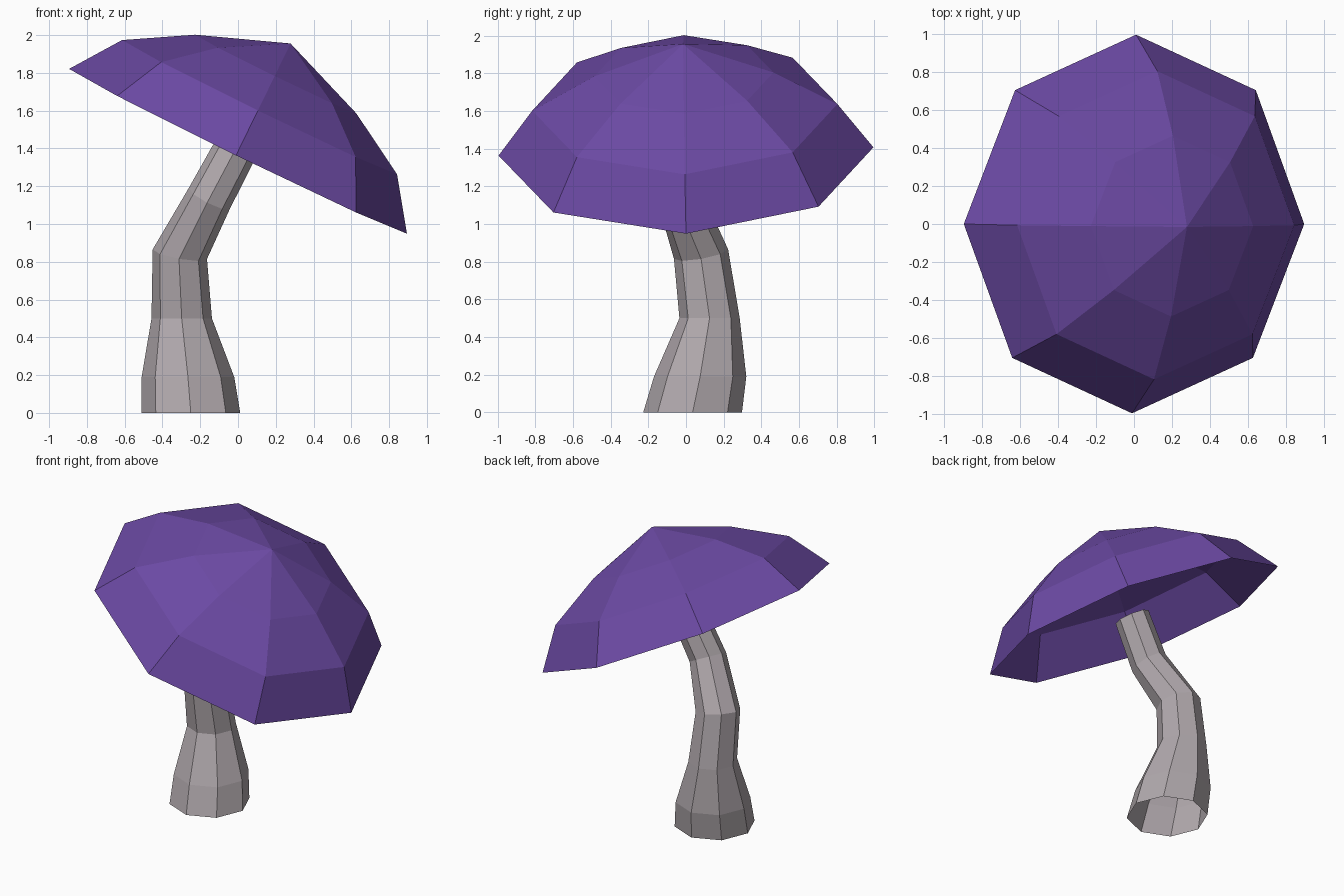
import bpy, bmesh, math
from mathutils import Matrix, Vector

if "Cube" in bpy.data.objects:
    bpy.data.objects.remove(bpy.data.objects["Cube"])

SIDES = 8


def material(name, rgb):
    m = bpy.data.materials.new(name)
    m.diffuse_color = (*rgb, 1.0)
    m.use_nodes = True
    m.node_tree.nodes["Principled BSDF"].inputs["Base Color"].default_value = m.diffuse_color
    return m


def ring(bm, centre, radius, tilt_x=0.0, tilt_y=0.0):
    """Octagon of vertices, tilted in degrees about x and y."""
    rot = (Matrix.Rotation(math.radians(tilt_y), 3, 'Y')
           @ Matrix.Rotation(math.radians(tilt_x), 3, 'X'))
    verts = []
    for i in range(SIDES):
        a = math.tau * i / SIDES
        p = Vector((radius * math.cos(a), radius * math.sin(a), 0))
        verts.append(bm.verts.new(Vector(centre) + rot @ p))
    return verts


def bridge(bm, low, high):
    for i in range(SIDES):
        j = (i + 1) % SIDES
        bm.faces.new((low[i], low[j], high[j], high[i]))


def finish(bm, name, mat):
    me = bpy.data.meshes.new(name)
    bm.to_mesh(me)
    bm.free()
    me.materials.append(mat)
    ob = bpy.data.objects.new(name, me)
    bpy.context.collection.objects.link(ob)
    return ob


purple = material("cap purple", (0.147, 0.067, 0.367))
grey = material("stem grey", (0.434, 0.392, 0.413))

# Stem: open, bent tube (centre, radius, tilt about x, tilt about y)
stem_rings = [
    ((-0.25, 0.035, 0.0), 0.262, 0, 0),
    ((-0.265, 0.075, 0.19), 0.245, 0, 0),
    ((-0.298, 0.125, 0.5), 0.16, 0, 0),
    ((-0.308, 0.08, 0.84), 0.146, 10, 10),
    ((-0.152, -0.03, 1.135), 0.122, 12, 27),
    ((0.0, -0.02, 1.42), 0.115, 2, 28),
]
bm = bmesh.new()
rings = [ring(bm, *r) for r in stem_rings]
for low, high in zip(rings, rings[1:]):
    bridge(bm, low, high)
finish(bm, "stem", grey)

# Cap: open faceted dome, built upright and then tilted
bm = bmesh.new()
rings = [ring(bm, (0, 0, h), r)
         for r, h in ((0.995, 0.0), (0.81, 0.26), (0.475, 0.455))]
for low, high in zip(rings, rings[1:]):
    bridge(bm, low, high)
apex = bm.verts.new((0, 0, 0.635))
for i in range(SIDES):
    bm.faces.new((rings[-1][i], rings[-1][(i + 1) % SIDES], apex))
bm.transform(Matrix.Translation((0, 0, 1.385))
             @ Matrix.Rotation(math.radians(26), 4, 'Y')
             @ Matrix.Rotation(math.radians(1.4), 4, 'X'))
finish(bm, "cap", purple)
